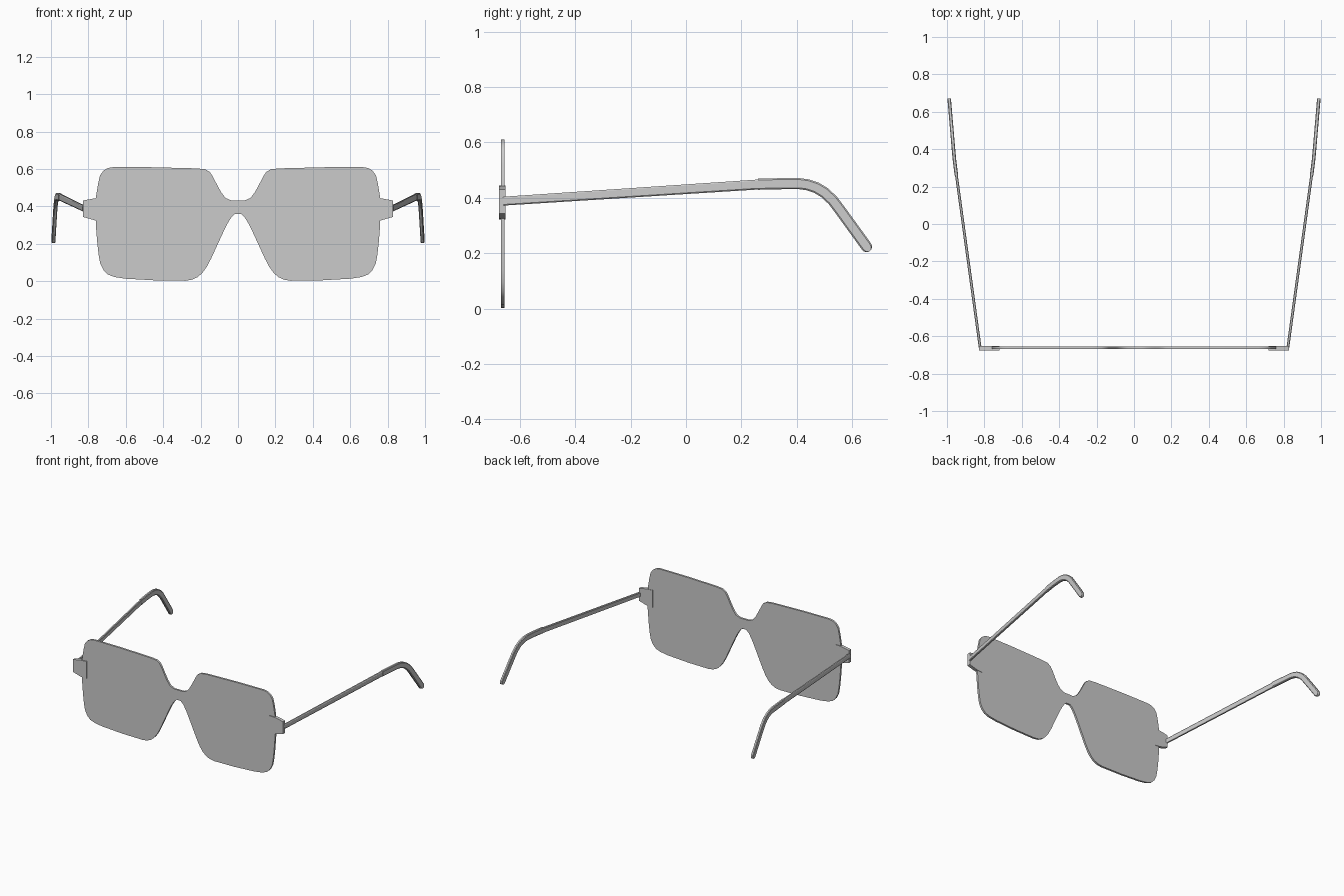
import bpy, bmesh, math
from mathutils import Vector

if "Cube" in bpy.data.objects:
    bpy.data.objects.remove(bpy.data.objects["Cube"])


def finish(name, bm, mirror=False):
    bmesh.ops.recalc_face_normals(bm, faces=bm.faces)
    mesh = bpy.data.meshes.new(name)
    bm.to_mesh(mesh)
    bm.free()
    ob = bpy.data.objects.new(name, mesh)
    bpy.context.collection.objects.link(ob)
    if mirror:
        m = ob.modifiers.new("mirror", 'MIRROR')
        m.use_mirror_merge = False
    bpy.context.view_layer.objects.active = ob
    ob.select_set(True)
    bpy.ops.object.shade_smooth_by_angle(angle=math.radians(30))
    ob.select_set(False)
    return ob


def plate(name, outline, y0, y1, mirror=False):
    """Extrude an x-z outline from y0 to y1."""
    bm = bmesh.new()
    face = bm.faces.new([bm.verts.new((x, y0, z)) for x, z in outline])
    ext = bmesh.ops.extrude_face_region(bm, geom=[face])
    verts = [g for g in ext["geom"] if isinstance(g, bmesh.types.BMVert)]
    bmesh.ops.translate(bm, verts=verts, vec=(0, y1 - y0, 0))
    return finish(name, bm, mirror)


def splay(y):
    """Sideways position of the temple centre line at depth y."""
    keys = [(-0.665, 0.822), (0.2, 0.942), (0.35, 0.961), (0.68, 0.989)]
    for (a, xa), (b, xb) in zip(keys, keys[1:]):
        if y <= b or b == keys[-1][0]:
            return xa + (xb - xa) * (y - a) / (b - a)


def strip(name, path, half_x, rounded=False):
    """Sweep a chamfered bar along (y, z, half height) points, mirrored."""
    pts = [Vector(p[:2]) for p in path]
    radii = [p[2] for p in path]
    if rounded:
        d, r, end = (pts[-1] - pts[-2]).normalized(), radii[-1], pts[-1]
        for deg in (25, 45, 65, 82):
            a = math.radians(deg)
            pts.append(end + d * r * math.sin(a))
            radii.append(r * math.cos(a))
    bm = bmesh.new()
    rings = []
    for i, p in enumerate(pts):
        d = (pts[min(i + 1, len(pts) - 1)] - pts[max(i - 1, 0)]).normalized()
        n = Vector((-d.y, d.x))
        h, w = radii[i], half_x
        sec = [(w, .75*h), (.6*w, h), (-.6*w, h), (-w, .75*h),
               (-w, -.75*h), (-.6*w, -h), (.6*w, -h), (w, -.75*h)]
        ring = []
        for u, v in sec:
            q = p + n * v
            ring.append(bm.verts.new((splay(q.x) + u, q.x, q.y)))
        rings.append(ring)
    for a, b in zip(rings, rings[1:]):
        for k in range(8):
            bm.faces.new((a[k], a[(k + 1) % 8], b[(k + 1) % 8], b[k]))
    bm.faces.new(rings[0])
    bm.faces.new(rings[-1][::-1])
    return finish(name, bm, True)


# Lens shield: right half outline from bridge top to bridge bottom
half = [(0.035, .431), (.067, .445), (.09, .475), (.112, .515), (.135, .56),
        (.15, .583), (.175, .598), (.225, .603), (.465, .609), (.665, .61),
        (.695, .605), (.72, .59), (.738, .565), (.748, .52), (.758, .46),
        (.762, .40), (.76, .30), (.752, .20), (.745, .14), (.737, .095),
        (.72, .06), (.695, .035), (.66, .022), (.6, .013), (.44, .004),
        (.28, .002), (.245, .008), (.215, .022), (.19, .045), (.168, .075),
        (.145, .118), (.075, .27), (.055, .31), (.035, .342), (.015, .36)]
plate("lens_shield", half + [(-x, z) for x, z in reversed(half)],
      -0.669, -0.655)

# Hinge blocks at the outer edges
plate("hinge_blocks", [(.72, .445), (.765, .443), (.828, .431), (.828, .343),
                       (.765, .325), (.72, .322)], -0.675, -0.652, True)

# Straight temple arms
strip("temple_arms", [(-.66, .388, .016), (.275, .449, .018)], .0075)

# Curved ear tips with rounded ends
strip("ear_tips", [(.26, .449, .020), (.34, .451, .020), (.41, .451, .020),
                   (.44, .447, .020), (.47, .437, .020), (.50, .419, .020),
                   (.53, .391, .020), (.56, .351, .020),
                   (.652, .224, .020)], .0095, True)
